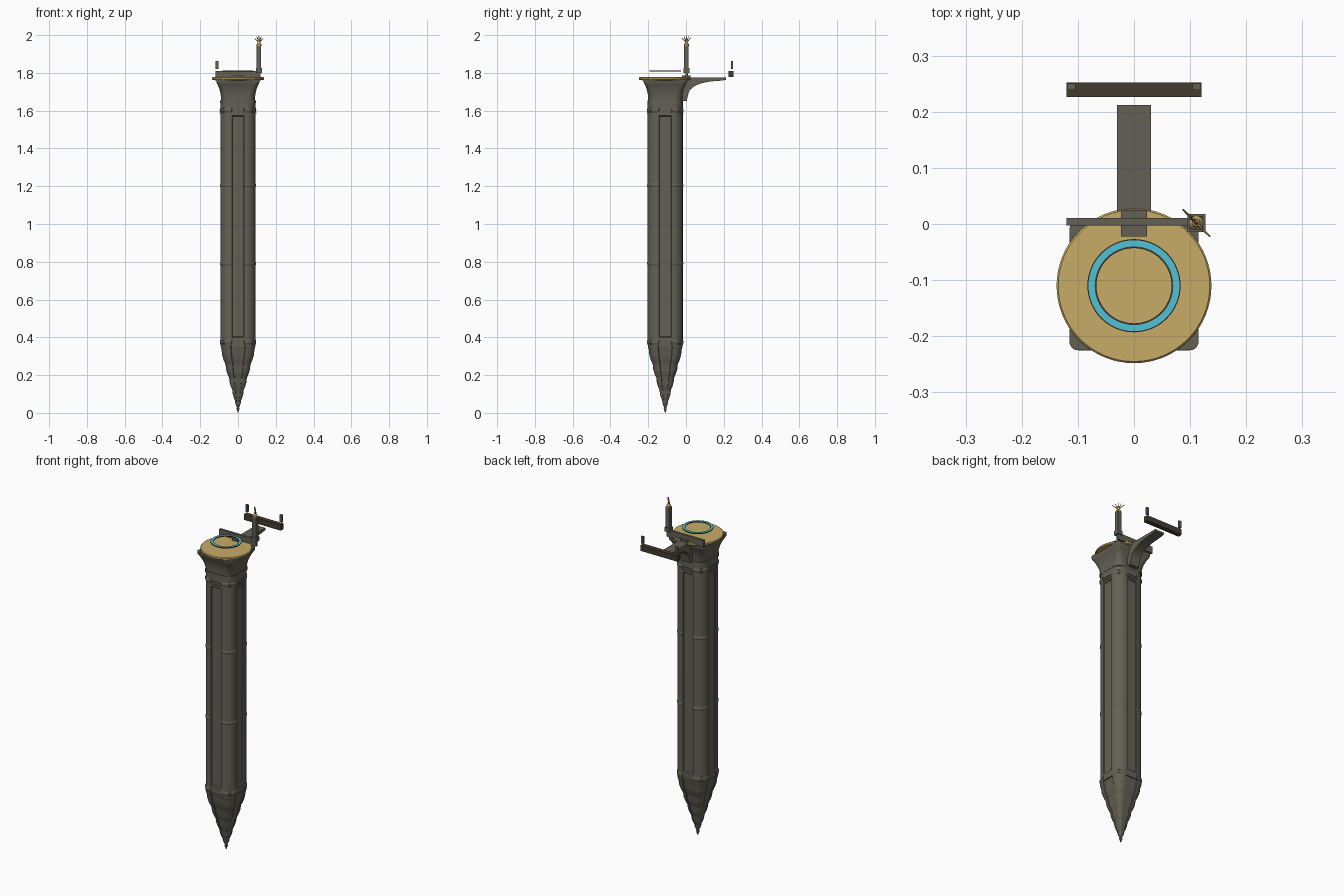
import bpy, bmesh, math
from mathutils import Vector

old = bpy.data.objects.get("Cube")
if old:
    bpy.data.objects.remove(old, do_unlink=True)


def material(name, rgb):
    m = bpy.data.materials.new(name)
    m.use_nodes = True
    m.diffuse_color = (*rgb, 1)
    m.node_tree.nodes["Principled BSDF"].inputs["Base Color"].default_value = (*rgb, 1)
    return m


stone = material("dark stone", (0.127, 0.119, 0.089))
gold = material("pale gold", (0.58, 0.41, 0.135))
cyan = material("glow cyan", (0.08, 0.54, 0.67))
umber = material("dark umber", (0.058, 0.045, 0.031))

CY = -0.11  # column axis


def finish(name, bm, mat, smooth=True):
    bmesh.ops.recalc_face_normals(bm, faces=bm.faces)
    me = bpy.data.meshes.new(name)
    bm.to_mesh(me)
    bm.free()
    me.materials.append(mat)
    ob = bpy.data.objects.new(name, me)
    bpy.context.collection.objects.link(ob)
    if smooth:
        bpy.ops.object.select_all(action='DESELECT')
        ob.select_set(True)
        bpy.context.view_layer.objects.active = ob
        bpy.ops.object.shade_smooth_by_angle(angle=math.radians(32))
    return ob


def box(name, x, y, z, mat):
    bm = bmesh.new()
    bmesh.ops.create_cube(bm, size=1)
    for v in bm.verts:
        v.co = [lo + (hi - lo) * (c + 0.5) for c, (lo, hi) in zip(v.co, (x, y, z))]
    return finish(name, bm, mat, False)


def section(h, r, d, steps=6):
    """Rounded square with a recess of depth d in each side."""
    p = 0.85 * (h - r)
    side = [(h, -p), (h - d, -p * 0.92), (h - d, p * 0.92), (h, p)]
    for i in range(steps + 1):
        a = math.pi / 2 * i / steps
        side.append((h - r + r * math.cos(a), h - r + r * math.sin(a)))
    pts = []
    for _ in range(4):
        pts += side
        side = [(-y, x) for x, y in side]
    return pts


def loft(name, levels, mat):
    """Skin a stack of (z, half width, corner radius, recess) sections."""
    bm = bmesh.new()
    rings = [[bm.verts.new((x, y + CY, z)) for x, y in section(h, r, d)]
             for z, h, r, d in levels]
    for a, b in zip(rings, rings[1:]):
        for i in range(len(a)):
            j = (i + 1) % len(a)
            bm.faces.new((a[i], a[j], b[j], b[i]))
    bm.faces.new(rings[0])
    bm.faces.new(rings[-1])
    return finish(name, bm, mat)


def lathe(name, profile, mat, centre, n=64, closed=False):
    bm = bmesh.new()
    rings = [[bm.verts.new((centre[0] + r * math.cos(math.tau * i / n),
                            centre[1] + r * math.sin(math.tau * i / n), z))
              for i in range(n)] for r, z in profile]
    pairs = list(zip(rings, rings[1:]))
    if closed:
        pairs.append((rings[-1], rings[0]))
    for a, b in pairs:
        for i in range(n):
            j = (i + 1) % n
            bm.faces.new((a[i], a[j], b[j], b[i]))
    if not closed:
        bm.faces.new(rings[0])
        bm.faces.new(rings[-1])
    return finish(name, bm, mat)


def rod(name, a, b, r0, r1, mat):
    a, b = Vector(a), Vector(b)
    bm = bmesh.new()
    bmesh.ops.create_cone(bm, cap_ends=True, segments=8, radius1=r0, radius2=r1,
                          depth=(b - a).length)
    turn = (b - a).to_track_quat('Z', 'Y').to_matrix()
    for v in bm.verts:
        v.co = turn @ v.co + (a + b) / 2
    return finish(name, bm, mat)


# Shaft with rounded corners and recessed side panels
R, H, D = 0.055, 0.093, 0.006
loft("shaft", [(0.36, H, R, 0), (0.4, H, R, 0), (0.405, H, R, D),
               (1.57, H, R, D), (1.575, H, R, 0), (1.65, H, R, 0)], stone)

# Raised bands that show on the corners only
for name, z in (("lower_band", 0.79), ("upper_band", 1.205)):
    loft(name, [(z - 0.009, H, R, 0.011), (z - 0.004, H + 0.003, R + 0.003, 0.014),
                (z + 0.004, H + 0.003, R + 0.003, 0.014), (z + 0.009, H, R, 0.011)], stone)
for name, z in (("foot_band", 0.375), ("neck_band", 1.603)):
    loft(name, [(z - 0.012, H, R, 0), (z - 0.006, H + 0.003, R, 0.004),
                (z + 0.006, H + 0.003, R, 0.004), (z + 0.012, H, R, 0)], stone)

# Small ledges above each panel
for i, (sx, sy) in enumerate(((1, 0), (-1, 0), (0, 1), (0, -1))):
    for z in (1.588, 1.603):
        wx, wy = (0.004, 0.033) if sx else (0.033, 0.004)
        box("panel_ledge", (sx * H - wx, sx * H + wx),
            (CY + sy * H - wy, CY + sy * H + wy), (z - 0.003, z + 0.003), stone)

# Flared capital
capital = [(1.64, 0.094, 0.045, 0), (1.655, 0.094, 0.045, 0)]
for i in range(9):
    t = i / 8
    capital.append((1.655 + 0.095 * t, 0.09 + 0.024 * t ** 2.2, 0.042 - 0.027 * t, 0))
capital.append((1.766, 0.115, 0.015, 0))
loft("capital", capital, stone)

# Scalloped spire below the shaft: each tier bulges then tucks in
tiers = [(0.36, 0.092), (0.335, 0.087), (0.255, 0.066), (0.185, 0.047),
         (0.12, 0.030), (0.065, 0.016), (0.03, 0.006)]
spire = []
for (z0, h0), (z1, h1) in zip(tiers, tiers[1:]):
    for t, bulge in ((0, 0), (0.35, 0.35), (0.7, 0.3), (0.92, 0.05)):
        h = h0 + (h1 - h0) * (t - bulge * 0.6)
        spire.append((z0 + (z1 - z0) * t, h, h * 0.5, h * 0.06))
spire += [(0.03, 0.006, 0.003, 0), (0.022, 0.008, 0.004, 0), (0.0, 0.001, 0.0005, 0)]
loft("spire", spire, stone)

# Platform disc with a thin rim, and the floating light ring
lathe("platform", [(0.115, 1.760), (0.135, 1.763), (0.138, 1.766), (0.138, 1.774),
                   (0.135, 1.777)], gold, (0, CY))
lathe("light_ring", [(0.070, 1.808), (0.081, 1.808), (0.081, 1.812), (0.070, 1.812)],
      cyan, (0, CY), closed=True)
lathe("ring_inner_edge", [(0.067, 1.807), (0.070, 1.807), (0.070, 1.812), (0.067, 1.812)],
      umber, (0, CY), closed=True)
lathe("ring_outer_edge", [(0.081, 1.807), (0.083, 1.807), (0.083, 1.812), (0.081, 1.812)],
      umber, (0, CY), closed=True)

# Curved bracket reaching backwards
profile = [(-0.03, 1.65), (0.004, 1.65), (0.008, 1.67)]
for i in range(9):
    a = math.pi / 2 * i / 8
    profile.append((0.17 - 0.158 * math.cos(a), 1.685 + 0.072 * math.sin(a)))
profile += [(0.212, 1.763), (0.212, 1.775), (-0.03, 1.775)]
bm = bmesh.new()
left, right = ([bm.verts.new((s * 0.03, y, z)) for y, z in profile] for s in (1, -1))
bm.faces.new(left)
bm.faces.new(right)
for i in range(len(profile)):
    j = (i + 1) % len(profile)
    bm.faces.new((left[i], left[j], right[j], right[i]))
finish("rear_bracket", bm, stone)
box("bracket_cap", (-0.023, 0.023), (-0.022, 0.025), (1.77, 1.785), stone)

# Crossbar behind the platform with a tall post at its left end
box("crossbar", (-0.12, 0.12), (-0.003, 0.011), (1.77, 1.81), stone)
px, py = 0.111, 0.002
box("post", (px - 0.012, px + 0.012), (py - 0.012, py + 0.012), (1.80, 1.945), stone)
box("post_foot", (px - 0.016, px + 0.016), (py - 0.016, py + 0.016), (1.80, 1.825), stone)
lathe("post_collar", [(0.013, 1.942), (0.013, 1.952), (0.008, 1.958), (0.006, 1.968)],
      gold, (px, py), 16)
rod("finial_spike", (px, py, 1.96), (px, py, 2.0), 0.004, 0.001, gold)
for s in (-1, 1):
    for reach, top in ((0.024, 1.985), (0.012, 1.993)):
        rod("finial_prong", (px, py, 1.96), (px + s * reach, py - s * reach, top),
            0.003, 0.0015, gold)

# Floating rear bar with a small peg above each end
box("rear_bar", (-0.12, 0.12), (0.226, 0.252), (1.777, 1.81), umber)
for s in (-1, 1):
    box("rear_peg", sorted((s * 0.104, s * 0.119)), (0.239, 0.25), (1.82, 1.862), stone)
